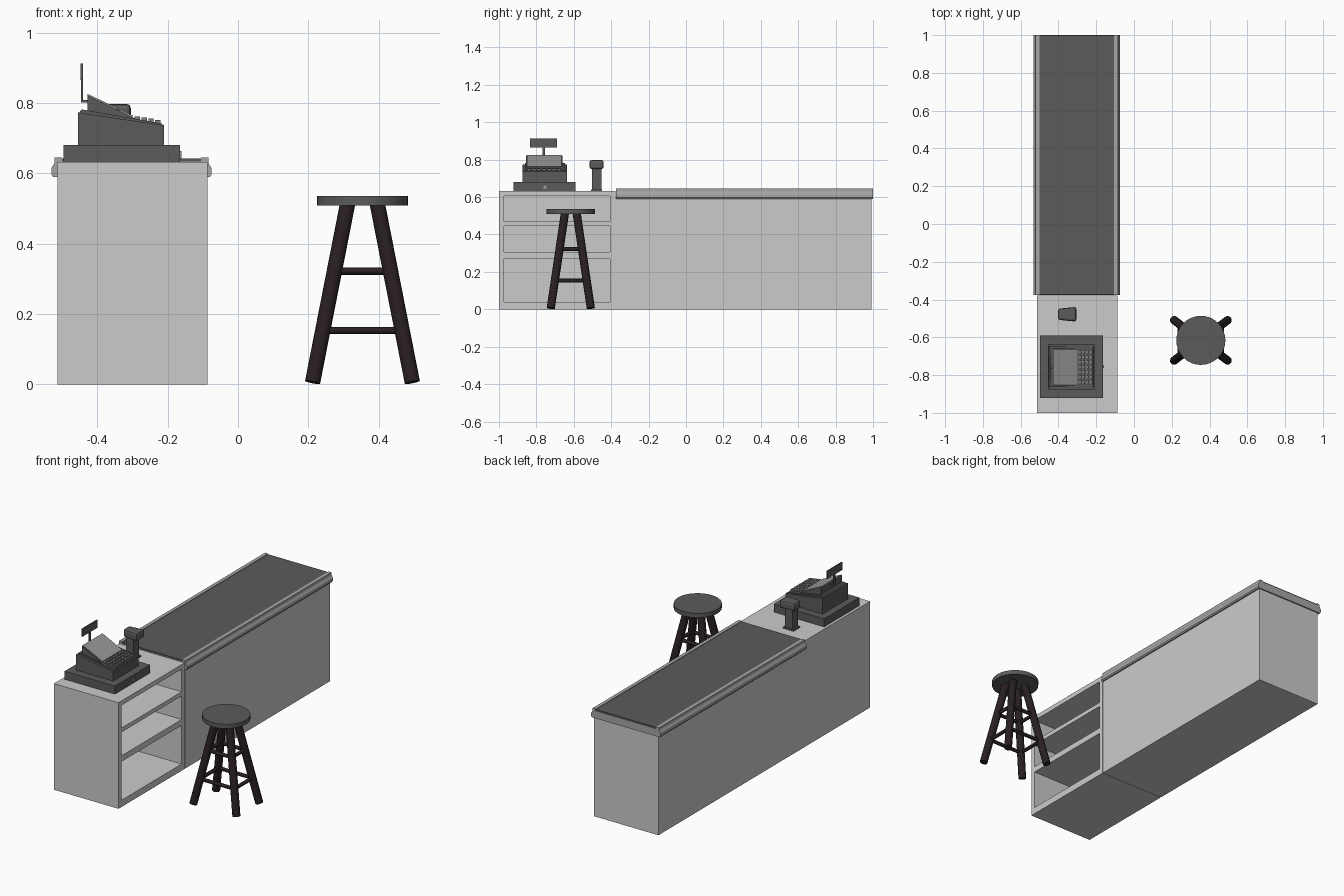
import bpy, bmesh, math
from mathutils import Vector

if "Cube" in bpy.data.objects:
    bpy.data.objects.remove(bpy.data.objects["Cube"])


def mat(name, r, g, b):
    m = bpy.data.materials.new(name)
    m.diffuse_color = (r, g, b, 1)
    m.use_nodes = True
    m.node_tree.nodes["Principled BSDF"].inputs["Base Color"].default_value = m.diffuse_color
    return m


LIGHT = mat("light grey laminate", 0.60, 0.60, 0.60)
DARK = mat("dark grey", 0.105, 0.105, 0.105)
TRIM = mat("trim grey", 0.38, 0.38, 0.38)
KEY = mat("key grey", 0.20, 0.20, 0.20)
PANEL = mat("panel grey", 0.32, 0.32, 0.32)
WOOD = mat("dark brown wood", 0.022, 0.014, 0.014)


def finish(name, bm, material):
    bmesh.ops.recalc_face_normals(bm, faces=bm.faces[:])
    me = bpy.data.meshes.new(name)
    bm.to_mesh(me)
    bm.free()
    me.materials.append(material)
    ob = bpy.data.objects.new(name, me)
    bpy.context.collection.objects.link(ob)
    return ob


def boxes(name, items, material):
    """One object from several (x0, x1, y0, y1, z0, z1) boxes."""
    bm = bmesh.new()
    for x0, x1, y0, y1, z0, z1 in items:
        vs = bmesh.ops.create_cube(bm, size=1)["verts"]
        for v in vs:
            v.co = Vector((x1 if v.co.x > 0 else x0,
                           y1 if v.co.y > 0 else y0,
                           z1 if v.co.z > 0 else z0))
    return finish(name, bm, material)


def extrude_xz(name, pts, y0, y1, material):
    """Extrude an x-z profile along y."""
    bm = bmesh.new()
    f = bm.faces.new([bm.verts.new((x, y0, z)) for x, z in pts])
    new = bmesh.ops.extrude_face_region(bm, geom=[f])["geom"]
    for v in new:
        if isinstance(v, bmesh.types.BMVert):
            v.co.y = y1
    return finish(name, bm, material)


def rod(name, a, b, r, material, sides=16):
    """Smooth cylinder from a to b."""
    a, b = Vector(a), Vector(b)
    bm = bmesh.new()
    bmesh.ops.create_cone(bm, cap_ends=True, segments=sides, radius1=r,
                          radius2=r, depth=(b - a).length)
    bm.transform((b - a).to_track_quat('Z', 'Y').to_matrix().to_4x4())
    bmesh.ops.translate(bm, verts=bm.verts[:], vec=(a + b) / 2)
    ob = finish(name, bm, material)
    bpy.context.view_layer.objects.active = ob
    ob.select_set(True)
    bpy.ops.object.shade_smooth_by_angle(angle=math.radians(40))
    ob.select_set(False)
    return ob


# Cashier cabinet with three open shelves facing +x
X0, X1 = -0.513, -0.087
Y0, Y1, YS = -1.0, 1.0, -0.378
cab = [(X0, X1, Y0, -0.973, 0, 0.632), (X0, X1, -0.406, YS, 0, 0.632),
       (X0, X0 + 0.025, -0.973, -0.406, 0, 0.632)]
for z0, z1 in ((0, 0.04), (0.27, 0.305), (0.445, 0.47), (0.605, 0.632)):
    cab.append((X0 + 0.025, X1, -0.973, -0.406, z0, z1))
boxes("shelf_cabinet", cab, LIGHT)

# Conveyor cabinet, rim and belt
boxes("belt_cabinet", [(X0, X1, YS + 0.002, 0.992, 0, 0.60)], LIGHT)
half = [(0.213, 0.59), (0.223, 0.59), (0.228, 0.597), (0.228, 0.615),
        (0.222, 0.624), (0.219, 0.63), (0.219, 0.645), (0.198, 0.645),
        (0.198, 0.634)]
cx = -0.303
rim = [(cx + x, z) for x, z in half] + [(cx - x, z) for x, z in reversed(half)]
extrude_xz("belt_rim", rim, -0.375, Y1, TRIM)
boxes("conveyor_belt", [(cx - 0.205, cx + 0.205, -0.374, 0.998, 0.632, 0.642)], DARK)

# Register: drawer, sloped body, raised hood
boxes("cash_drawer", [(-0.497, -0.165, -0.922, -0.59, 0.632, 0.68)], DARK)
boxes("drawer_lock", [(-0.165, -0.160, -0.763, -0.747, 0.643, 0.663)], PANEL)
extrude_xz("register_body", [(-0.455, 0.68), (-0.21, 0.68), (-0.21, 0.737),
                             (-0.455, 0.773)], -0.875, -0.635, DARK)
extrude_xz("register_top", [(-0.452, 0.772), (-0.213, 0.737), (-0.217, 0.742),
                            (-0.445, 0.782)], -0.862, -0.648, DARK)
extrude_xz("register_hood", [(-0.428, 0.77), (-0.28, 0.75), (-0.428, 0.822)],
           -0.856, -0.660, DARK)
extrude_xz("hood_panel", [(-0.428, 0.822), (-0.30, 0.760), (-0.298, 0.764),
                          (-0.428, 0.826)], -0.850, -0.666, PANEL)

# Keyboard: rows of keys following the slope
keys = []
for i in range(4):
    for j in range(7):
        x, y = -0.294 + i * 0.0195, -0.848 + j * 0.0265
        z = 0.742 + (-0.217 - x) * 0.175
        keys.append((x, x + 0.015, y, y + 0.020, z - 0.006, z + 0.007))
boxes("keys", keys, KEY)

# Customer display on a bent pole
boxes("display_pole", [(-0.447, -0.441, -0.766, -0.754, 0.805, 0.87),
                       (-0.447, -0.425, -0.766, -0.754, 0.802, 0.808)], DARK)
boxes("customer_display", [(-0.448, -0.441, -0.834, -0.69, 0.866, 0.912)], DARK)

# Barcode scanner on its stand
boxes("scanner_stand", [(-0.385, -0.335, -0.503, -0.453, 0.64, 0.76),
                        (-0.395, -0.325, -0.508, -0.448, 0.632, 0.641)], DARK)
head = boxes("scanner_head", [(-0.403, -0.305, -0.517, -0.439, 0.75, 0.798)], DARK)
for v in head.data.vertices:      # narrow the rear of the head
    if v.co.x < -0.35:
        v.co.y = -0.478 + (v.co.y + 0.478) * 0.75
bev = head.modifiers.new("Bevel", 'BEVEL')
bev.width, bev.segments = 0.012, 2

# Stool: round seat, four splayed legs, two rings of rungs
SX, SY = 0.354, -0.616
rod("seat", (SX, SY, 0.509), (SX, SY, 0.535), 0.13, DARK, 32)


def leg_point(sx, sy, z):
    t = z / 0.51
    return (SX + sx * (0.143 + (0.043 - 0.143) * t),
            SY + sy * (0.108 + (0.032 - 0.108) * t), z)


corners = [(-1, -1), (1, -1), (1, 1), (-1, 1)]
for i, c in enumerate(corners):
    rod(f"leg_{i + 1}", leg_point(*c, 0.006), leg_point(*c, 0.515), 0.022, WOOD)
    n = corners[(i + 1) % 4]
    for z in (0.153, 0.322):
        rod(f"rung_{i + 1}", leg_point(*c, z), leg_point(*n, z), 0.0105, WOOD, 12)
